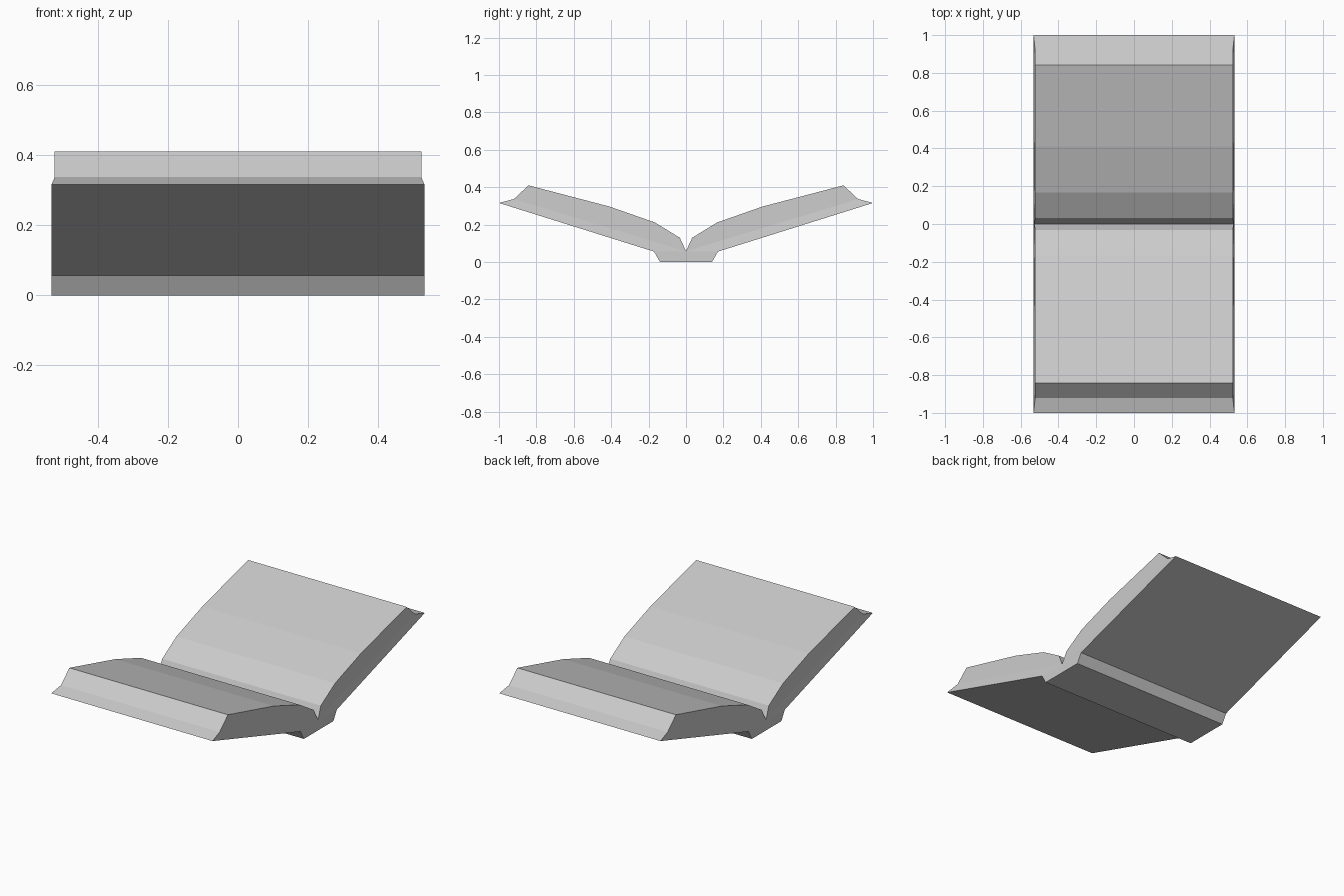
import bpy, bmesh

if "Cube" in bpy.data.objects:
    bpy.data.objects.remove(bpy.data.objects["Cube"])

grey = bpy.data.materials.new("light_grey")
grey.diffuse_color = (0.6, 0.6, 0.6, 1)
grey.use_nodes = True
grey.node_tree.nodes["Principled BSDF"].inputs["Base Color"].default_value = grey.diffuse_color

WIDE, NARROW = 0.532, 0.523  # half widths of the cover and the page block

# Half profile as (x, y, z), from under the spine round to the gutter
PROFILE = [
    (WIDE, 0.0, 0.0), (WIDE, 0.139, 0.0), (WIDE, 0.171, 0.056), (WIDE, 1.0, 0.316),
    (NARROW, 0.92, 0.337), (NARROW, 0.842, 0.41), (NARROW, 0.41, 0.297),
    (NARROW, 0.167, 0.212), (NARROW, 0.033, 0.13), (0.528, 0.0, 0.058),
]

bm = bmesh.new()
for side in (-1, 1):
    left = [bm.verts.new((-x, side * y, z)) for x, y, z in PROFILE]
    right = [bm.verts.new((x, side * y, z)) for x, y, z in PROFILE]
    # Long surfaces across the width
    for i in range(len(PROFILE) - 1):
        bm.faces.new((left[i], left[i + 1], right[i + 1], right[i]))
    # Ends: spine wall, sloping cover rim, page edges
    for ring in (left, right):
        for ids in ((0, 1, 2, 9), (2, 3, 4, 9), (4, 5, 6, 7, 8, 9)):
            bm.faces.new([ring[i] for i in ids])

bmesh.ops.remove_doubles(bm, verts=bm.verts, dist=0.0005)
bmesh.ops.recalc_face_normals(bm, faces=bm.faces)
mesh = bpy.data.meshes.new("open_book")
bm.to_mesh(mesh)
bm.free()
mesh.materials.append(grey)
book = bpy.data.objects.new("open_book", mesh)
bpy.context.collection.objects.link(book)
